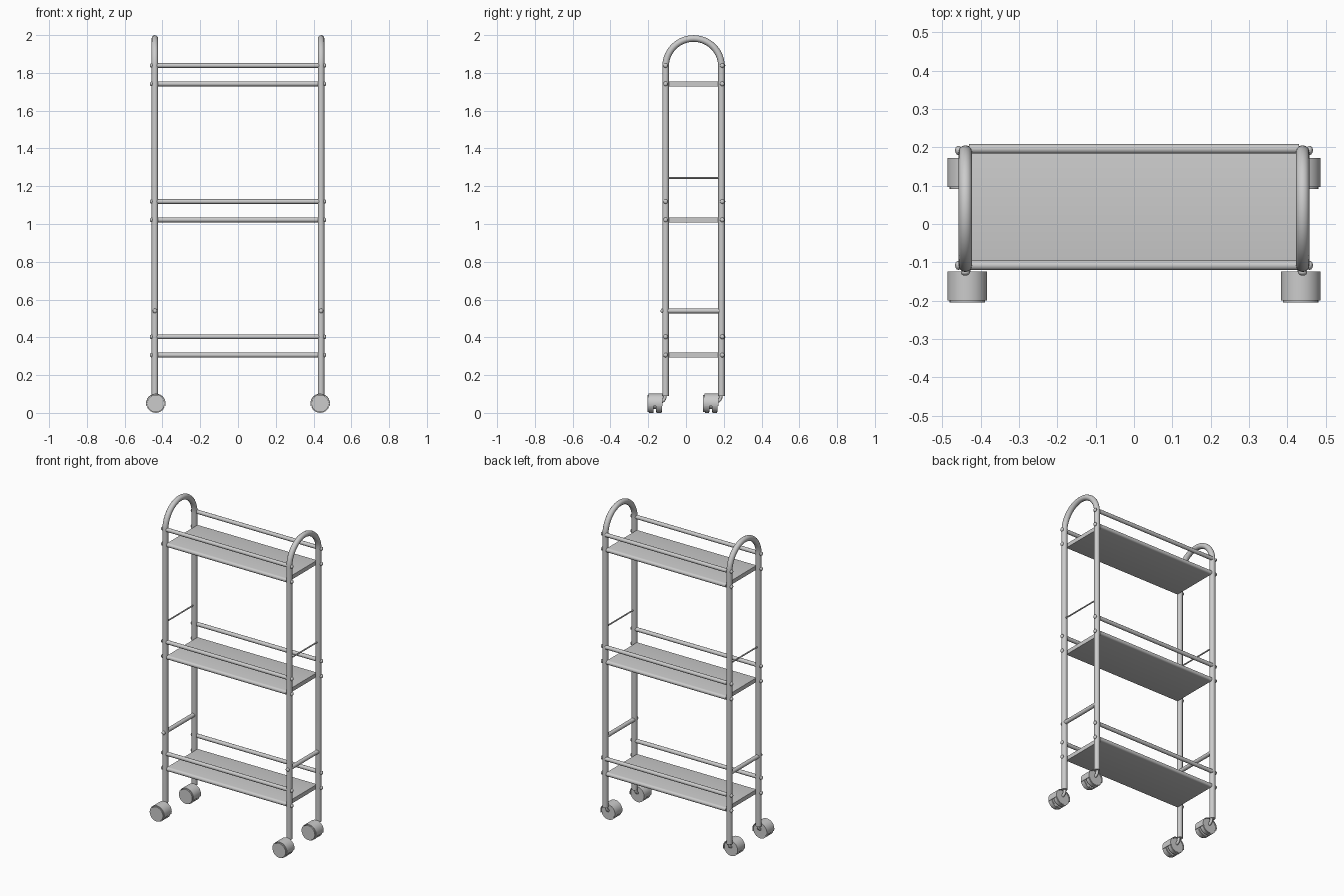
import bpy, bmesh, math
from mathutils import Vector

cube = bpy.data.objects.get("Cube")
if cube:
    bpy.data.objects.remove(cube, do_unlink=True)

grey = bpy.data.materials.new("light_grey_metal")
grey.use_nodes = True
colour = (0.6, 0.6, 0.6, 1)
grey.diffuse_color = colour
grey.node_tree.nodes["Principled BSDF"].inputs["Base Color"].default_value = colour

SIDE_X, FRONT_Y, BACK_Y = 0.44, -0.108, 0.188
MID_Y = (FRONT_Y + BACK_Y) / 2
HOOP_R = (BACK_Y - FRONT_Y) / 2
HOOP_Z = 1.834


def select(ob):
    bpy.ops.object.select_all(action='DESELECT')
    ob.select_set(True)
    bpy.context.view_layer.objects.active = ob


def finish(ob):
    ob.data.materials.clear()
    ob.data.materials.append(grey)
    select(ob)
    bpy.ops.object.shade_smooth_by_angle(angle=math.radians(35))
    return ob


def tube(name, points, radius):
    """Round tube swept along a path."""
    curve = bpy.data.curves.new(name, 'CURVE')
    curve.dimensions = '3D'
    curve.bevel_depth = radius
    curve.bevel_resolution = 4
    curve.use_fill_caps = True
    spline = curve.splines.new('POLY')
    spline.points.add(len(points) - 1)
    for p, co in zip(spline.points, points):
        p.co = (*co, 1)
    ob = bpy.data.objects.new(name, curve)
    bpy.context.collection.objects.link(ob)
    select(ob)
    bpy.ops.object.convert(target='MESH')
    return finish(bpy.context.object)


def prism(name, profile, axis, start, depth):
    """Extrude a closed profile along x (given y, z) or y (given x, z)."""
    bm = bmesh.new()
    if axis == 'X':
        verts = [bm.verts.new((start, a, b)) for a, b in profile]
        move = Vector((depth, 0, 0))
    else:
        verts = [bm.verts.new((a, start, b)) for a, b in profile]
        move = Vector((0, depth, 0))
    face = bm.faces.new(verts)
    ext = bmesh.ops.extrude_face_region(bm, geom=[face], use_keep_orig=True)
    bmesh.ops.translate(bm, vec=move,
                        verts=[g for g in ext["geom"] if isinstance(g, bmesh.types.BMVert)])
    bmesh.ops.recalc_face_normals(bm, faces=bm.faces)
    mesh = bpy.data.meshes.new(name)
    bm.to_mesh(mesh)
    bm.free()
    ob = bpy.data.objects.new(name, mesh)
    bpy.context.collection.objects.link(ob)
    return finish(ob)


def arc(cx, cz, r, a0, a1, n):
    return [(cx + r * math.cos(math.radians(a0 + (a1 - a0) * i / n)),
             cz + r * math.sin(math.radians(a0 + (a1 - a0) * i / n))) for i in range(n + 1)]


def bolt(name, location, direction):
    """Domed bolt head pointing along direction."""
    bpy.ops.mesh.primitive_uv_sphere_add(segments=12, ring_count=8, radius=0.012, location=location)
    ob = bpy.context.object
    ob.name = name
    ob.scale = [0.75 if abs(d) > 0 else 1 for d in direction]
    finish(ob)


def caster(name, x, leg_y):
    """Twin wheel under a half-round hood, hung from a bent stem."""
    z, outer = 0.05, leg_y - 0.097
    for part, y, depth in (("outer_wheel", outer, 0.034), ("inner_wheel", outer + 0.047, 0.03)):
        prism(f"{name}_{part}", arc(x, z, 0.046, 0, 360, 32)[:-1], 'Y', y, depth)
    prism(f"{name}_hub", arc(x, z, 0.03, 0, 360, 20)[:-1], 'Y', outer + 0.02, 0.05)
    prism(f"{name}_hood", arc(x, z, 0.052, -15, 195, 24) + arc(x, z, 0.0475, 195, -15, 24),
          'Y', outer + 0.006, 0.075)
    # Bent stem from the leg to the wheel hub
    bend = [(x, leg_y - 0.03 + a, b) for a, b in arc(0, 0.085, 0.026, -90, 0, 6)]
    tube(f"{name}_stem", [(x, outer + 0.06, 0.059)] + bend + [(x, leg_y, 0.12)], 0.009)
    # Tread feet reach the floor
    prism(f"{name}_tread", arc(x, z, 0.05, 200, 340, 16), 'Y', outer + 0.01, 0.022)
    prism(f"{name}_inner_tread", arc(x, z, 0.05, 200, 340, 16), 'Y', outer + 0.05, 0.024)


for side, s in (("left", 1), ("right", -1)):
    x = s * SIDE_X
    # Side frame: two legs joined by a hoop
    hoop = [(x, y, z) for y, z in arc(MID_Y, HOOP_Z, HOOP_R, 180, 0, 28)]
    tube(f"{side}_frame", [(x, FRONT_Y, 0.09)] + hoop + [(x, BACK_Y, 0.09)], 0.0175)
    # Lower crossbar and upper wire
    tube(f"{side}_crossbar", [(x, FRONT_Y, 0.54), (x, BACK_Y, 0.54)], 0.013)
    tube(f"{side}_wire", [(x, FRONT_Y, 1.243), (x, BACK_Y, 1.243)], 0.0045)
    bolt(f"{side}_crossbar_bolt", (x, FRONT_Y - 0.018, 0.54), (0, 1, 0))
    for end, y in (("front", FRONT_Y), ("back", BACK_Y)):
        caster(f"{side}_{end}_caster", s * 0.435, y)

# Shelves with guard rails and bolts
for level, z in (("bottom", 0.306), ("middle", 1.022), ("top", 1.742)):
    r = 0.013
    profile = (arc(FRONT_Y + 0.002, z, r, 270, 90, 8) + arc(BACK_Y + 0.004, z, r, 90, -90, 8))
    prism(f"{level}_shelf", profile, 'X', -0.424, 0.848)
    for end, y, rail_y in (("front", FRONT_Y, FRONT_Y), ("back", BACK_Y, BACK_Y + 0.008)):
        tube(f"{level}_{end}_rail", [(-0.43, rail_y, z + 0.097), (0.43, rail_y, z + 0.097)], 0.0125)
        for s in (-1, 1):
            for where, bz in (("shelf", z), ("rail", z + 0.097)):
                bolt(f"{level}_{end}_{where}_bolt", (s * 0.458, y + (rail_y - y) * 0.5, bz), (1, 0, 0))
